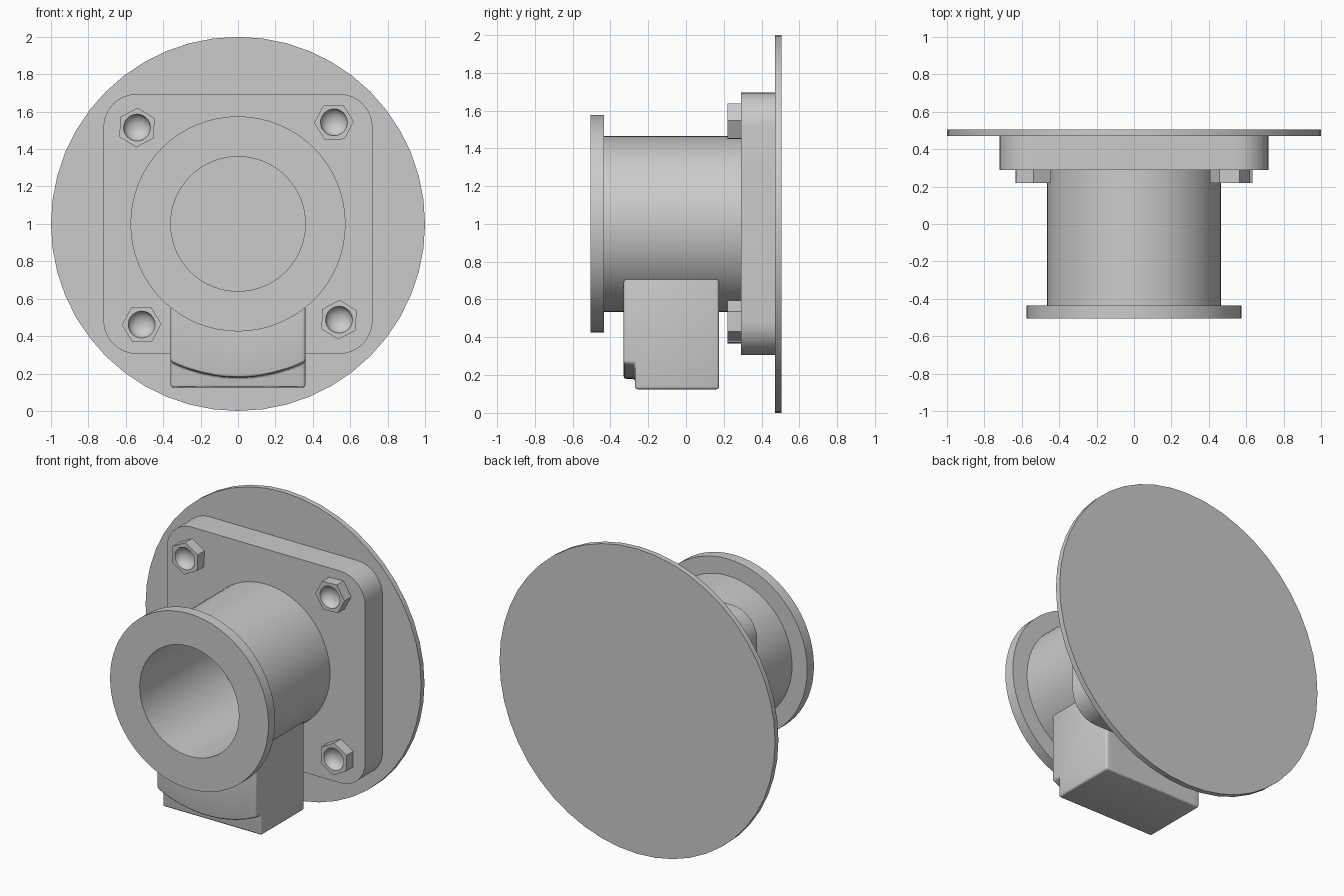
import bpy, bmesh, math
from math import sin, cos, pi, sqrt, radians

if "Cube" in bpy.data.objects:
    bpy.data.objects.remove(bpy.data.objects["Cube"])

CZ = 1.0  # height of the main axis


def skin(name, loops, cap=True, wrap=False, bevel=0.0):
    """Join equal-length point loops into one surface."""
    bm = bmesh.new()
    rings = [[bm.verts.new(p) for p in loop] for loop in loops]
    pairs = list(zip(rings, rings[1:]))
    if wrap:
        pairs.append((rings[-1], rings[0]))
    for a, b in pairs:
        for i in range(len(a)):
            j = (i + 1) % len(a)
            bm.faces.new((a[i], a[j], b[j], b[i]))
    if cap:
        bm.faces.new(rings[0])
        bm.faces.new(rings[-1])
    bmesh.ops.recalc_face_normals(bm, faces=bm.faces)
    if bevel:
        edges = [e for e in bm.edges if e.calc_face_angle(0) > radians(40)]
        bmesh.ops.bevel(bm, geom=edges, offset=bevel, segments=3,
                        profile=0.5, affect='EDGES')
        bmesh.ops.recalc_face_normals(bm, faces=bm.faces)
    me = bpy.data.meshes.new(name)
    bm.to_mesh(me)
    bm.free()
    me.polygons.foreach_set("use_smooth", [True] * len(me.polygons))
    me.set_sharp_from_angle(angle=radians(30))
    ob = bpy.data.objects.new(name, me)
    bpy.context.collection.objects.link(ob)
    return ob


def circle(r, y, n=48, x=0.0, z=CZ):
    return [(x + r * cos(2 * pi * i / n), y, z + r * sin(2 * pi * i / n))
            for i in range(n)]


def rounded_rect(hx, hz, r, y, seg=8):
    pts = []
    for k, (sx, sz) in enumerate([(1, 1), (-1, 1), (-1, -1), (1, -1)]):
        for i in range(seg + 1):
            a = pi / 2 * (k + i / seg)
            pts.append((sx * (hx - r) + r * cos(a), y,
                        CZ + sz * (hz - r) + r * sin(a)))
    return pts


def hexagon(r, y, x, z, turn, per_side=4):
    pts = []
    for k in range(6):
        a, b = turn + k * pi / 3, turn + (k + 1) * pi / 3
        for i in range(per_side):
            t = i / per_side
            pts.append((x + r * ((1 - t) * cos(a) + t * cos(b)), y,
                        z + r * ((1 - t) * sin(a) + t * sin(b))))
    return pts


def dimple(r, y, x, z, turn, n=24):
    return [(x + r * cos(turn + 2 * pi * i / n), y,
             z + r * sin(turn + 2 * pi * i / n)) for i in range(n)]


# Thin round backing disc
skin("backing_disc", [circle(1.0, 0.47), circle(1.0, 0.505)])

# Square mounting plate with rounded corners
skin("mounting_plate", [rounded_rect(0.72, 0.695, 0.18, y) for y in (0.29, 0.47)])

# Hollow tube with front flange
profile = [(0.36, 0.29), (0.465, 0.29), (0.465, -0.435), (0.575, -0.435),
           (0.575, -0.505), (0.36, -0.505)]
skin("flanged_tube", [circle(r, y, 64) for r, y in profile], cap=False, wrap=True)

# Block under the tube, with a curved front lip
columns = []
N = 16
for i in range(N + 1):
    x = -0.36 + 0.72 * i / N
    top = CZ - sqrt(0.42 ** 2 - x * x)
    lip = CZ - sqrt(0.82 ** 2 - x * x)
    columns.append([(x, -0.33, top), (x, -0.33, lip), (x, -0.27, lip),
                    (x, -0.27, 0.125), (x, 0.175, 0.125), (x, 0.175, top)])
skin("lower_block", columns, bevel=0.014)

# Four hex nuts with dished centres
for i, (x, z, deg) in enumerate([(-0.54, 1.515, 28), (0.513, 1.543, 2),
                                 (-0.515, 0.462, 2), (0.54, 0.488, 28)]):
    t = radians(deg)
    bowl = [dimple(0.072 * cos(a), 0.22 + 0.05 * sin(a), x, z, t)
            for a in (0, 0.3, 0.6, 0.9, 1.2, 1.45)]
    skin(f"hex_nut_{i + 1}", [hexagon(0.106, 0.29, x, z, t),
                              hexagon(0.106, 0.22, x, z, t)] + bowl)
